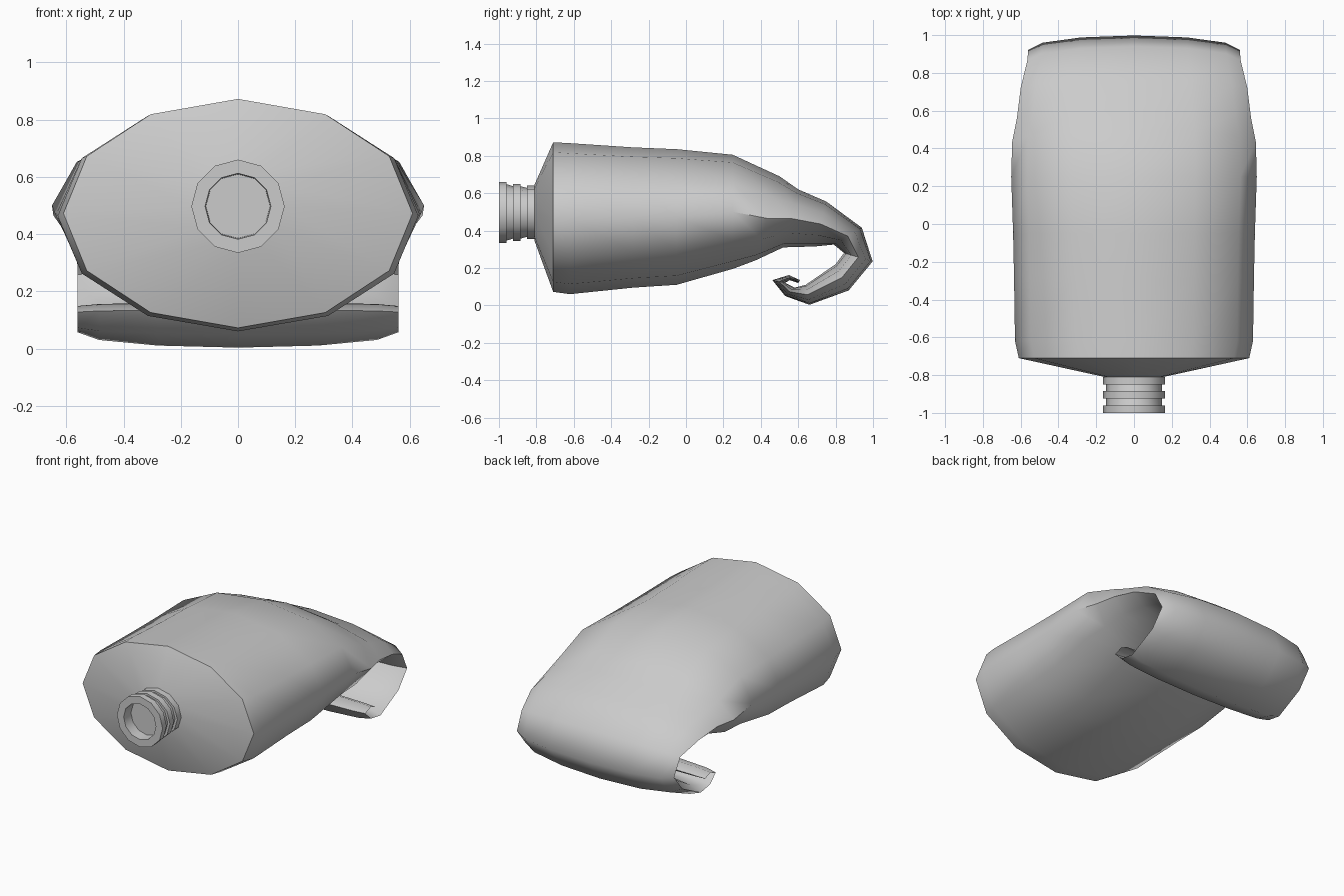
import bpy, bmesh, math

if "Cube" in bpy.data.objects:
    bpy.data.objects.remove(bpy.data.objects["Cube"])

N = 12


def loft(name, rings, angle):
    """Skin a list of 12-point rings, cap both ends, shade by angle."""
    bm = bmesh.new()
    vs = [[bm.verts.new(p) for p in r] for r in rings]
    for a, b in zip(vs, vs[1:]):
        for i in range(N):
            j = (i + 1) % N
            bm.faces.new((a[i], a[j], b[j], b[i]))
    bm.faces.new(vs[0])
    bm.faces.new(vs[-1])
    bmesh.ops.recalc_face_normals(bm, faces=bm.faces[:])
    me = bpy.data.meshes.new(name)
    bm.to_mesh(me)
    bm.free()
    ob = bpy.data.objects.new(name, me)
    bpy.context.collection.objects.link(ob)
    bpy.ops.object.select_all(action='DESELECT')
    ob.select_set(True)
    bpy.context.view_layer.objects.active = ob
    bpy.ops.object.shade_smooth_by_angle(angle=math.radians(angle))
    return ob


def section(outer_y, outer_z, inner_y, inner_z, w):
    """Ellipse of half width w spanning the outer and inner profile points."""
    pts = []
    for i in range(N):
        t = 2 * math.pi * i / N
        k = (1 + math.cos(t)) / 2
        pts.append((w * math.sin(t),
                    inner_y + (outer_y - inner_y) * k,
                    inner_z + (outer_z - inner_z) * k))
    return pts


# Tube body: shoulder, squeezed belly and rolled-up tail
# (outer y, outer z, inner y, inner z, half width)
stations = [
    (-.81, .645, -.81, .345, .155),
    (-.71, .872, -.71, .072, .61),
    (-.62, .867, -.62, .06, .63),
    (-.29, .845, -.28, .095, .635),
    (-.05, .835, -.05, .11, .64),
    (.25, .805, .25, .195, .65),
    (.50, .69, .37, .24, .645),
    (.60, .62, .52, .31, .62),
    (.75, .555, .69, .315, .60),
    (.94, .415, .79, .325, .565),
    (.998, .235, .845, .28, .56),
    (.87, .08, .80, .22, .56),
    (.66, .003, .64, .11, .56),
    (.53, .05, .58, .095, .56),
    (.462, .135, .53, .12, .56),
    (.55, .162, .555, .135, .56),
    (.61, .135, .60, .12, .56),
]
loft("tube_body", [section(*s) for s in stations], 60)

# Threaded neck with recessed mouth: (y, radius x, radius z)
neck = [(-.80, .16, .14)]
for y0, y1, rz in ((-.85, -.81, .143), (-.925, -.885, .152), (-1.0, -.96, .163)):
    neck += [(y1, .147, rz - .012), (y1, .163, rz), (y0, .163, rz), (y0, .147, rz - .012)]
neck += [(-1.0, .115, .115), (-.93, .112, .112)]
loft("threaded_neck", [section(y, .497 + rz, y, .497 - rz, rx) for y, rx, rz in neck], 35)
